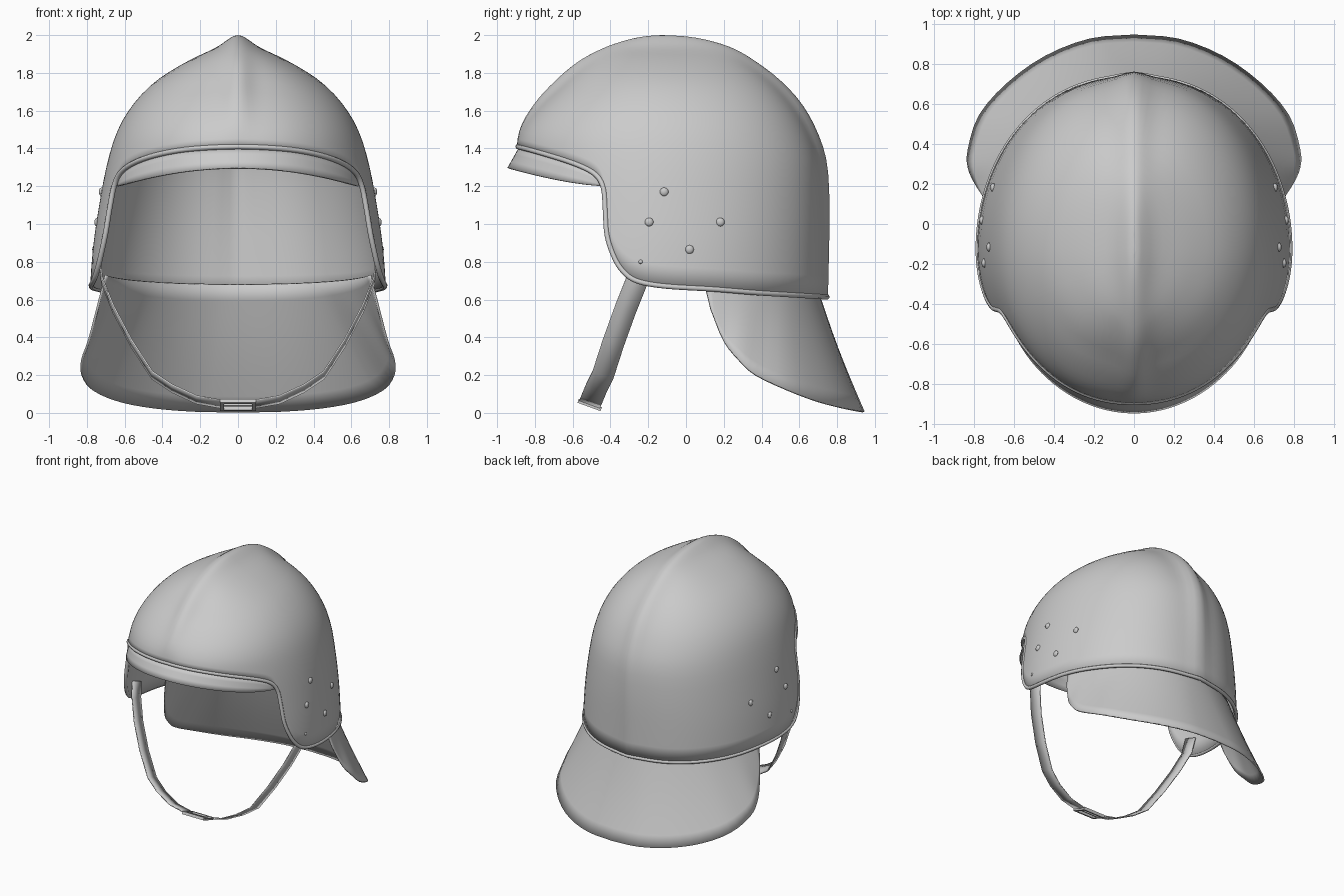
import bpy, bmesh, math
from mathutils import Vector

cube = bpy.data.objects.get("Cube")
if cube:
    bpy.data.objects.remove(cube, do_unlink=True)

grey = bpy.data.materials.new("plain grey")
grey.use_nodes = True
grey.diffuse_color = (0.6, 0.6, 0.6, 1)
grey.node_tree.nodes["Principled BSDF"].inputs["Base Color"].default_value = (0.6, 0.6, 0.6, 1)


def spline(keys, t):
    """Point at parameter t on a smooth curve through evenly spaced keys."""
    last = len(keys) - 1
    i = max(0, min(last - 1, int(t)))
    f = t - i
    b, c = Vector(keys[i]), Vector(keys[i + 1])
    a = Vector(keys[i - 1]) if i > 0 else 2 * b - c
    d = Vector(keys[i + 2]) if i + 2 <= last else 2 * c - b
    return b + 0.5 * f * (c - a + f * (2 * a - 5 * b + 4 * c - d + f * (3 * (b - c) + d - a)))


def resample(keys, steps):
    return [spline(keys, i / steps) for i in range((len(keys) - 1) * steps + 1)]


def add_object(name, bm, thickness=0, offset=0, mirror=True, angle=40):
    mesh = bpy.data.meshes.new(name)
    bm.to_mesh(mesh)
    bm.free()
    ob = bpy.data.objects.new(name, mesh)
    bpy.context.collection.objects.link(ob)
    mesh.materials.append(grey)
    if mirror:
        ob.modifiers.new("Mirror", "MIRROR").merge_threshold = 0.002
    if thickness:
        solid = ob.modifiers.new("Solidify", "SOLIDIFY")
        solid.thickness, solid.offset = thickness, offset
    bpy.ops.object.select_all(action="DESELECT")
    ob.select_set(True)
    bpy.context.view_layer.objects.active = ob
    bpy.ops.object.shade_smooth_by_angle(angle=math.radians(angle))
    return ob


def loft(columns, centre=(0, -0.1, 1)):
    """Skin between point columns, with faces turned away from centre."""
    bm = bmesh.new()
    grid = [[bm.verts.new(p) for p in col] for col in columns]
    for a, b in zip(grid, grid[1:]):
        for k in range(len(a) - 1):
            bm.faces.new((a[k], a[k + 1], b[k + 1], b[k]))
    bmesh.ops.remove_doubles(bm, verts=bm.verts, dist=0.0005)
    bm.normal_update()
    for f in bm.faces:
        if f.normal.dot(f.calc_center_median() - Vector(centre)) < 0:
            f.normal_flip()
    return bm


# Shell levels: height, front reach, back reach, half width
levels = [(0.55, -0.90, 0.75, 0.79), (0.85, -0.90, 0.757, 0.77), (1.10, -0.90, 0.76, 0.735),
          (1.33, -0.90, 0.745, 0.69), (1.50, -0.88, 0.69, 0.635), (1.64, -0.80, 0.61, 0.55),
          (1.76, -0.69, 0.50, 0.43), (1.86, -0.57, 0.37, 0.27), (1.93, -0.44, 0.25, 0.125),
          (1.972, -0.32, 0.12, 0.06), (1.993, -0.22, 0, 0.027), (2.0, -0.13, -0.13, 0)]
TOP = len(levels) - 1
MID = -0.13


def level_at(z):
    lo, hi = 0, TOP
    for _ in range(30):
        m = (lo + hi) / 2
        lo, hi = (m, hi) if spline(levels, m)[0] < z else (lo, m)
    return lo


def angle_at(y, v):
    _, front, back, _ = spline(levels, v)
    reach = back - MID if y > MID else MID - front
    return math.acos(max(-1, min(1, (y - MID) / reach)))


def shell_point(theta, v):
    """Point on the shell; theta runs from the back (0) to the front (pi)."""
    z, front, back, width = spline(levels, v)
    s, c = max(0, math.sin(theta)), math.cos(theta)
    x = width * s ** 0.92
    fade = max(0, min(1, (TOP - v) / 4))
    if c > 0:
        reach, ridge = back - MID, 0.012 + 0.038 * min(1, v / 5)
    else:
        reach, ridge = MID - front, 0.055 * max(0, min(1, (v - 3.6) / 2))
    ridge *= fade
    crest = math.exp(-(x / 0.075) ** 2)
    y = MID + c * (reach - ridge + ridge * crest)
    return Vector((0 if s < 1e-4 else x, y, z))


# Lower edge of the shell from the brow, round the cheek, to the nape (y, z)
edge = [(-0.90, 1.41), (-0.88, 1.405), (-0.82, 1.39), (-0.70, 1.355), (-0.57, 1.31),
        (-0.48, 1.26), (-0.44, 1.19), (-0.43, 1.08), (-0.42, 0.94), (-0.38, 0.82),
        (-0.325, 0.74), (-0.25, 0.695), (-0.1, 0.67), (0.15, 0.655), (0.4, 0.635),
        (0.62, 0.622), (0.72, 0.616), (0.76, 0.614)]
edge = [(angle_at(y, level_at(z)), level_at(z)) for y, z in edge]
rim = resample(edge, 5)

# Shell
columns = []
for i, (theta, v) in enumerate(rim):
    theta = min(math.pi, max(0, theta))
    crown = 0.6 * theta + 0.4 * math.pi * (1 - i / (len(rim) - 1))
    columns.append([shell_point(theta + (crown - theta) * k / 30, v + (TOP - v) * k / 30)
                    for k in range(31)])
add_object("helmet_shell", loft(columns), 0.02, -1, angle=60)
rim_points = [col[0] for col in columns]

# Rolled trim along the shell edge
path = rim_points + [Vector((-p.x, p.y, p.z)) for p in rim_points[-2:0:-1]]
curve = bpy.data.curves.new("edge_trim", "CURVE")
curve.dimensions = "3D"
curve.bevel_depth, curve.bevel_resolution = 0.014, 2
line = curve.splines.new("POLY")
line.points.add(len(path) - 1)
for point, p in zip(line.points, path):
    point.co = (p.x * 0.993, p.y * 0.993, p.z, 1)
line.use_cyclic_u = True
curve.materials.append(grey)
bpy.context.collection.objects.link(bpy.data.objects.new("edge_trim", curve))

# Brow peak flaring out below the front edge
brow = [p for p in rim_points if p.z > 1.21]
widest = max(p.x for p in brow)
columns = []
for p in brow:
    a = math.asin(min(1, p.x / widest))
    c = max(0, math.cos(a))
    low = Vector((0.63 * math.sin(a), -0.42 - 0.52 * c ** 1.3, 1.2 + 0.095 * c ** 2))
    high = p + Vector((-0.015 * math.sin(a), 0.015, -0.01))
    columns.append([high.lerp(low, k / 3) for k in range(4)])
add_object("brow_peak", loft(columns), 0.012)

# Neck guard hanging from inside the nape
hem = [(0, 0.94, 0.005), (0.22, 0.92, 0.008), (0.44, 0.835, 0.025), (0.63, 0.70, 0.06),
       (0.77, 0.54, 0.12), (0.825, 0.37, 0.20), (0.825, 0.28, 0.28), (0.79, 0.20, 0.38),
       (0.745, 0.13, 0.55)]
hem = resample(hem, 3)
columns = []
for i, low in enumerate(hem):
    t = i / (len(hem) - 1)
    a = 1.33 * t
    high = Vector((0.72 * math.sin(a), -0.1 + 0.785 * math.cos(a), 0.68 + 0.05 * t * t))
    col = []
    for k in range(9):
        p = high.lerp(low, k / 8)
        sag = 0.012 * math.sin(math.pi * k / 8) * (1 - t)
        col.append(p - Vector((math.sin(a), math.cos(a), 0)) * sag)
    columns.append(col)
add_object("neck_guard", loft(columns), 0.012)

# Chin strap
strap = [(0.735, -0.235, 0.82), (0.72, -0.26, 0.70), (0.66, -0.32, 0.55), (0.565, -0.385, 0.37),
         (0.455, -0.44, 0.20), (0.35, -0.475, 0.13), (0.22, -0.50, 0.07), (0.08, -0.51, 0.045)]
half = Vector((0, 0.055, -0.02))
columns = [[Vector(p) - half, Vector(p) + half] for p in strap]
add_object("chin_strap", loft(columns, (0, -0.4, 1)), 0.008, 0, angle=25)

# Buckle frame and prong
tilt = math.atan2(-half.z, half.y)


def bar(name, x, along, size):
    bm = bmesh.new()
    bmesh.ops.create_cube(bm, size=1)
    ob = add_object(name, bm, mirror=False)
    ob.scale = size
    ob.rotation_euler.x = -tilt
    ob.location = Vector((x, -0.51, 0.042)) + half.normalized() * along


for side, label in ((1, "left"), (-1, "right")):
    bar("buckle_bar_" + label, side * 0.085, 0, (0.02, 0.13, 0.022))
    bar("buckle_rail_" + ("back" if side > 0 else "front"), 0, side * 0.055, (0.17, 0.02, 0.022))
bar("buckle_prong", 0, 0, (0.15, 0.014, 0.014))

# Domed rivets on both cheeks (y, z, radius)
rivets = [(-0.115, 1.17, 0.023), (-0.195, 1.01, 0.023), (0.19, 1.01, 0.023),
          (0.022, 0.865, 0.023), (-0.24, 0.80, 0.011)]
for n, (y, z, r) in enumerate(rivets):
    v = level_at(z)
    bm = bmesh.new()
    bmesh.ops.create_uvsphere(bm, u_segments=12, v_segments=8, radius=r)
    bmesh.ops.scale(bm, vec=(0.6, 1, 1), verts=bm.verts)
    bmesh.ops.translate(bm, vec=shell_point(angle_at(y, v), v), verts=bm.verts)
    add_object("rivet_pair_%d" % (n + 1), bm)
